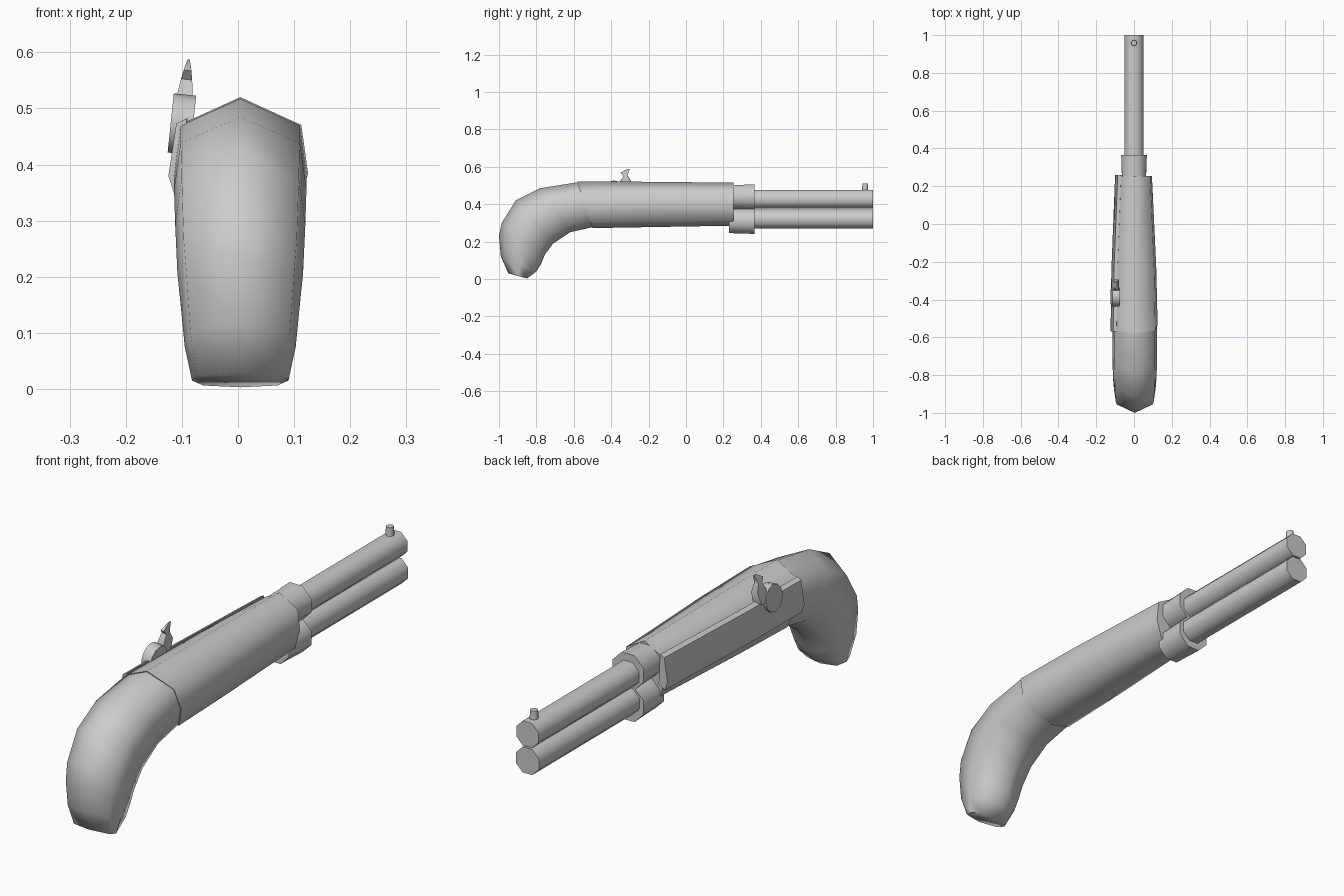
import bpy, bmesh
from math import radians, cos, sin, pi
from mathutils import Matrix, Vector

if "Cube" in bpy.data.objects:
    bpy.data.objects.remove(bpy.data.objects["Cube"])


def finish(name, bm, angle):
    bmesh.ops.recalc_face_normals(bm, faces=bm.faces)
    me = bpy.data.meshes.new(name)
    bm.to_mesh(me)
    bm.free()
    me.shade_smooth()
    me.set_sharp_from_angle(angle=radians(angle))
    ob = bpy.data.objects.new(name, me)
    bpy.context.collection.objects.link(ob)
    return ob


def loft(name, rings, angle=70):
    """Skin a list of equal-length point rings and cap both ends."""
    bm = bmesh.new()
    vs = [[bm.verts.new(p) for p in r] for r in rings]
    n = len(vs[0])
    for a, b in zip(vs, vs[1:]):
        for i in range(n):
            j = (i + 1) % n
            bm.faces.new((a[i], a[j], b[j], b[i]))
    bm.faces.new(vs[0])
    bm.faces.new(vs[-1])
    return finish(name, bm, angle)


def stock_ring(outer, inner, w, cx=0.004):
    """Eight-sided stock section between an upper and a lower (y, z) point."""
    half = [(0, 0), (0.9, 0.2), (1, 0.55), (0.77, 0.88), (0, 1)]
    pts = half + [(-x, t) for x, t in half[3:0:-1]]
    return [(cx + x * w, outer[0] + (inner[0] - outer[0]) * t,
             outer[1] + (inner[1] - outer[1]) * t) for x, t in pts]


def tube(name, z, stations, sides=8, cx=0.0):
    """Tube along y; stations are (y, radius)."""
    rings = [[(cx + r / cos(pi / sides) * cos((i + 0.5) * 2 * pi / sides), y,
               z + r / cos(pi / sides) * sin((i + 0.5) * 2 * pi / sides))
              for i in range(sides)] for y, r in stations]
    return loft(name, rings, 60)


# Curved grip
grip = [((-0.58, 0.517), (-0.50, 0.277), 0.118),
        ((-0.78, 0.485), (-0.62, 0.25), 0.118),
        ((-0.91, 0.42), (-0.71, 0.19), 0.116),
        ((-0.985, 0.30), (-0.755, 0.13), 0.112),
        ((-1.00, 0.23), (-0.775, 0.08), 0.106),
        ((-0.99, 0.12), (-0.80, 0.04), 0.099),
        ((-0.95, 0.03), (-0.85, 0.003), 0.086)]
loft("grip", [stock_ring(*s) for s in grip])

# Main body
body = [((-0.58, 0.52), (-0.50, 0.272), 0.121),
        ((-0.25, 0.52), (-0.22, 0.277), 0.114),
        ((0.255, 0.515), (0.255, 0.285), 0.091)]
loft("body", [stock_ring(*s) for s in body])

# Side plate on the left
plate = [(-0.092, 0.482), (-0.110, 0.473), (-0.124, 0.38), (-0.113, 0.345), (-0.085, 0.36)]
loft("lock_plate", [[(x + dx, y, z) for x, z in plate]
                    for y, dx in [(-0.57, 0), (-0.25, 0.004), (0.26, 0.024)]], 30)

# Barrels and their collars
for name, zb, rb, zc, y0 in [("upper", 0.427, 0.049, 0.438, 0.26),
                             ("lower", 0.321, 0.051, 0.309, 0.25)]:
    tube(name + "_barrel", zb, [(0.24, rb), (1.0, rb)])
    tube(name + "_collar", zc, [(y0 - 0.02, 0.064), (y0 + 0.03, 0.065), (0.365, 0.068)])

# Front sight
bm = bmesh.new()
bmesh.ops.create_cone(bm, cap_ends=True, segments=8, radius1=0.017, radius2=0.015, depth=0.05,
                      matrix=Matrix.Translation((0, 0.958, 0.485)))
finish("front_sight", bm, 60)

# Hammer: tilted disc with a curved, tapering spur
tilt = Matrix.Translation((-0.100, -0.385, 0.472)) @ Matrix.Rotation(radians(6), 4, 'Y')
bm = bmesh.new()
bmesh.ops.create_cone(bm, cap_ends=True, segments=12, radius1=0.053, radius2=0.053, depth=0.040,
                      matrix=tilt @ Matrix.Rotation(pi / 2, 4, 'Y'))
finish("hammer_disc", bm, 50)
spur = [(0.028, 0.075, 0.00, 0.018), (0.036, 0.090, 0.052, 0.014),
        (0.050, 0.073, 0.080, 0.010), (0.036, 0.076, 0.096, 0.007),
        (0.070, 0.085, 0.116, 0.002)]
loft("hammer_spur", [[tilt @ Vector((sx * hx, y, z + dz))
                      for sx, y, dz in [(-1, y0, 0), (1, y0, 0), (1, y1, 0), (-1, y1, 0)]]
                     for y0, y1, z, hx in spur], 50)
